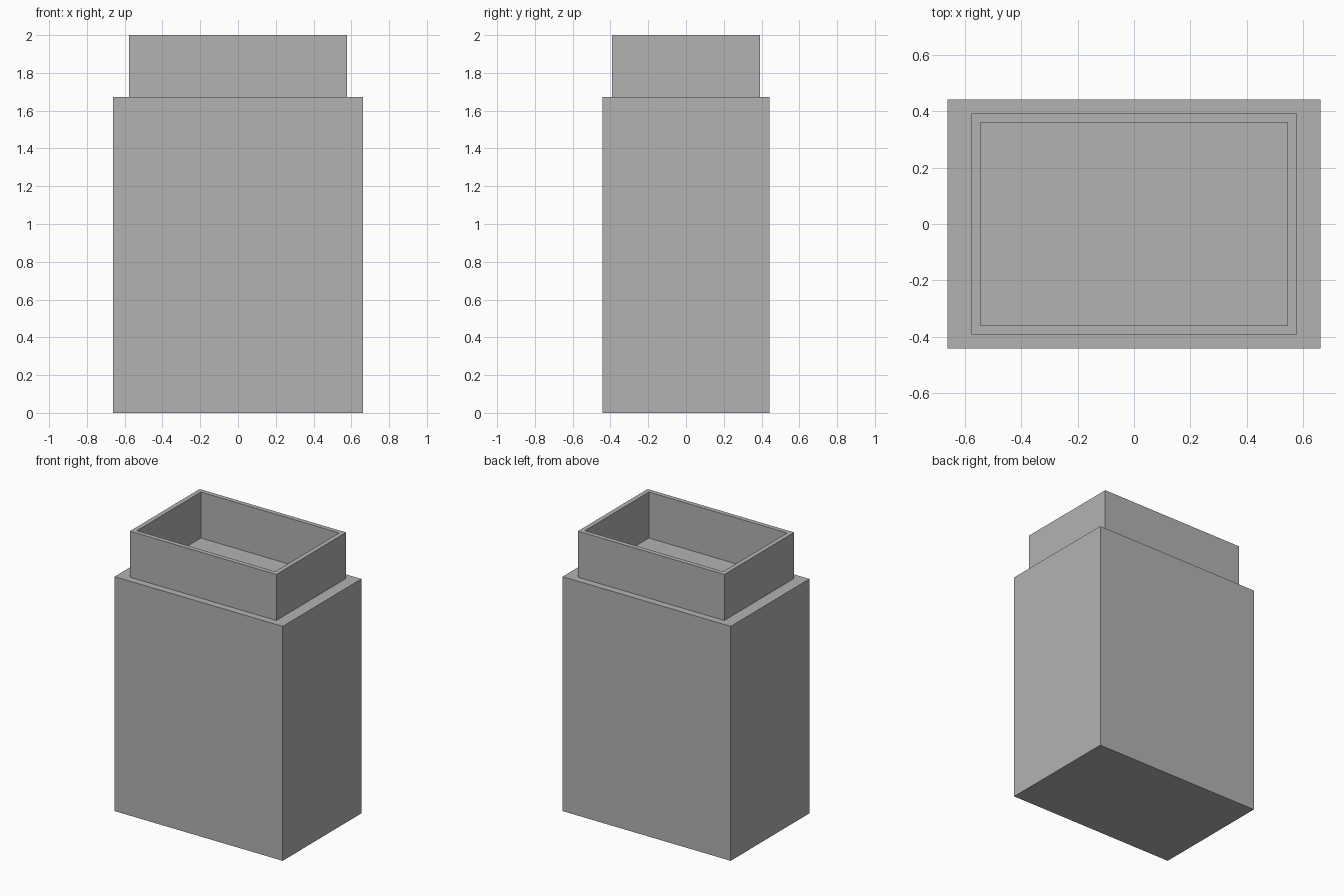
import bpy
import bmesh

cube = bpy.data.objects.get("Cube")
if cube:
    bpy.data.objects.remove(cube, do_unlink=True)

grey = bpy.data.materials.new("plain grey")
grey.use_nodes = True
colour = (0.45, 0.45, 0.45, 1)
grey.diffuse_color = colour
grey.node_tree.nodes["Principled BSDF"].inputs["Base Color"].default_value = colour

BODY_TOP, NECK_TOP = 1.672, 2.0
BODY = (0.663, 0.443)
NECK_OUTER = (0.578, 0.393)
NECK_INNER = (0.545, 0.36)


def stepped_solid(name, rings):
    """Join rectangular rings (half width, half depth, height), closing both ends."""
    bm = bmesh.new()
    loops = [[bm.verts.new((sx * w, sy * d, z))
              for sx, sy in ((-1, -1), (1, -1), (1, 1), (-1, 1))]
             for w, d, z in rings]
    for low, high in zip(loops, loops[1:]):
        for i in range(4):
            j = (i + 1) % 4
            bm.faces.new((low[i], low[j], high[j], high[i]))
    bm.faces.new(reversed(loops[0]))
    bm.faces.new(loops[-1])
    bmesh.ops.recalc_face_normals(bm, faces=bm.faces)
    mesh = bpy.data.meshes.new(name)
    bm.to_mesh(mesh)
    bm.free()
    mesh.materials.append(grey)
    obj = bpy.data.objects.new(name, mesh)
    bpy.context.collection.objects.link(obj)
    return obj


# Box body, shoulder ledge, open neck and its recessed floor, as one closed shell
stepped_solid("box_with_open_neck", [
    (*BODY, 0),
    (*BODY, BODY_TOP),
    (*NECK_OUTER, BODY_TOP),
    (*NECK_OUTER, NECK_TOP),
    (*NECK_INNER, NECK_TOP),
    (*NECK_INNER, BODY_TOP),
])
